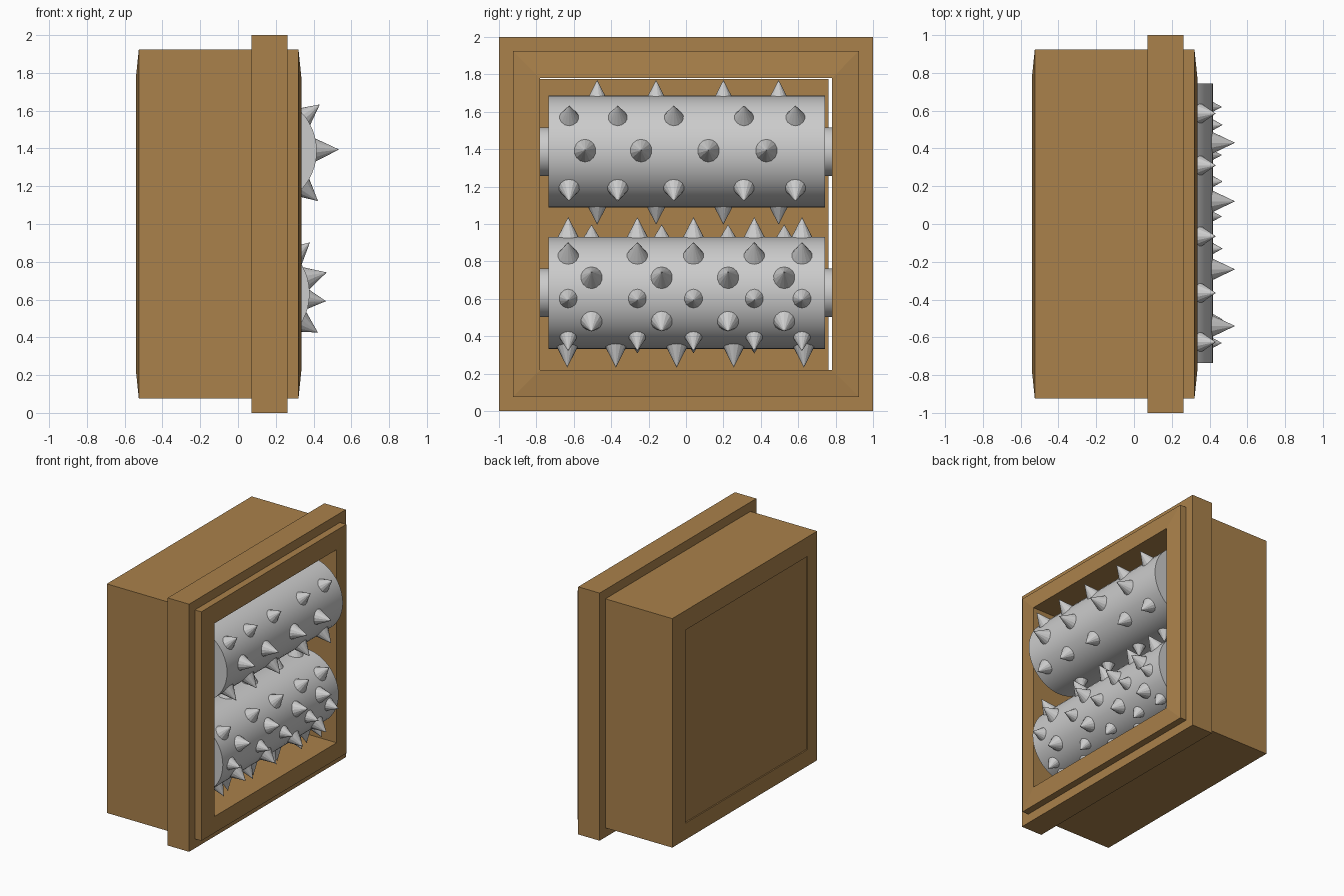
import bpy, bmesh
from math import radians, cos, sin, pi
from mathutils import Vector, Matrix

if "Cube" in bpy.data.objects:
    bpy.data.objects.remove(bpy.data.objects["Cube"])

wood = bpy.data.materials.new("brown_wood")
wood.diffuse_color = (0.40, 0.22, 0.07, 1)
wood.use_nodes = True
wood.node_tree.nodes["Principled BSDF"].inputs["Base Color"].default_value = wood.diffuse_color


def finish(name, bm, mat=None):
    bmesh.ops.recalc_face_normals(bm, faces=bm.faces)
    me = bpy.data.meshes.new(name)
    bm.to_mesh(me)
    bm.free()
    ob = bpy.data.objects.new(name, me)
    bpy.context.collection.objects.link(ob)
    if mat:
        me.materials.append(mat)
    return ob


# Square housing: profile (x, half size) swept around the four corners
profile = [(-0.54, 0.78), (-0.525, 0.925), (0.072, 0.925), (0.072, 1.0),
           (0.263, 1.0), (0.263, 0.925), (0.32, 0.925), (0.335, 0.78)]
bm = bmesh.new()
rings = [[bm.verts.new((x, sy * r, 1 + sz * r))
          for sy, sz in ((-1, -1), (1, -1), (1, 1), (-1, 1))] for x, r in profile]
for i, a in enumerate(rings):
    b = rings[(i + 1) % len(rings)]
    for k in range(4):
        n = (k + 1) % 4
        bm.faces.new((a[k], a[n], b[n], b[k]))
finish("housing", bm, wood)

# Back panel, leaving a thin gap at the top and one side
bm = bmesh.new()
lo, hi = Vector((-0.53, -0.78, 0.22)), Vector((-0.50, 0.762, 1.775))
bmesh.ops.create_cube(bm, size=1, matrix=Matrix.Translation((lo + hi) / 2)
                      @ Matrix.Diagonal((*(hi - lo), 1)))
finish("back_panel", bm, wood)


def cylinder(name, x, z, r, y0, y1):
    bm = bmesh.new()
    m = Matrix.Translation((x, (y0 + y1) / 2, z)) @ Matrix.Rotation(pi / 2, 4, 'X')
    bmesh.ops.create_cone(bm, cap_ends=True, segments=48, radius1=r, radius2=r,
                          depth=y1 - y0, matrix=m)
    ob = finish(name, bm)
    bpy.ops.object.select_all(action='DESELECT')
    ob.select_set(True)
    bpy.context.view_layer.objects.active = ob
    bpy.ops.object.shade_smooth_by_angle(angle=radians(30))


def spikes(name, x, z, rows):
    # each row: angle, tip distance from the roller axis, base radius, y positions
    bm = bmesh.new()
    for deg, tip, base, ys in rows:
        a = radians(deg)
        d = Vector((cos(a), 0, sin(a)))
        depth = tip - 0.29
        rot = d.to_track_quat('Z', 'Y').to_matrix().to_4x4()
        for y in ys:
            m = Matrix.Translation(Vector((x, y, z)) + d * (0.29 + depth / 2)) @ rot
            bmesh.ops.create_cone(bm, cap_ends=True, segments=14, radius1=base,
                                  radius2=0, depth=depth, matrix=m)
    finish(name, bm)


# Spike spacing patterns
u4 = (-0.54, -0.24, 0.12, 0.43)
u4b = (-0.475, -0.16, 0.20, 0.495)
u5 = (-0.625, -0.365, -0.065, 0.31, 0.585)
l5 = (-0.63, -0.26, 0.04, 0.365, 0.62)
l4 = (-0.505, -0.13, 0.225, 0.525)
l5b = (-0.635, -0.375, -0.05, 0.255, 0.63)

upper_rows = [(1, 0.417, 0.062, u4), (38, 0.40, 0.056, u5), (90, 0.383, 0.048, u4b),
              (139, 0.40, 0.056, u5), (180, 0.41, 0.06, u4), (221, 0.40, 0.056, u5),
              (270, 0.39, 0.052, u4b), (319, 0.405, 0.06, u5)]
lower_rows = [(16, 0.405, 0.062, l4), (42, 0.405, 0.06, l5), (90, 0.405, 0.06, l5),
              (114, 0.40, 0.06, l4), (138, 0.40, 0.06, l5b), (162, 0.40, 0.06, l4),
              (186, 0.40, 0.055, l5), (210, 0.40, 0.06, l4), (234, 0.40, 0.055, l5),
              (283, 0.41, 0.06, l5b), (307, 0.39, 0.05, l5), (329, 0.40, 0.062, l4),
              (354, 0.388, 0.053, l5)]

# Two spiked rollers on axles
for tag, x, z, rows in (("upper", 0.118, 1.387, upper_rows),
                        ("lower", 0.08, 0.632, lower_rows)):
    cylinder(tag + "_roller", x, z, 0.299, -0.735, 0.743)
    cylinder(tag + "_axle", x, z, 0.13, -0.785, 0.785)
    spikes(tag + "_spikes", x, z, rows)
